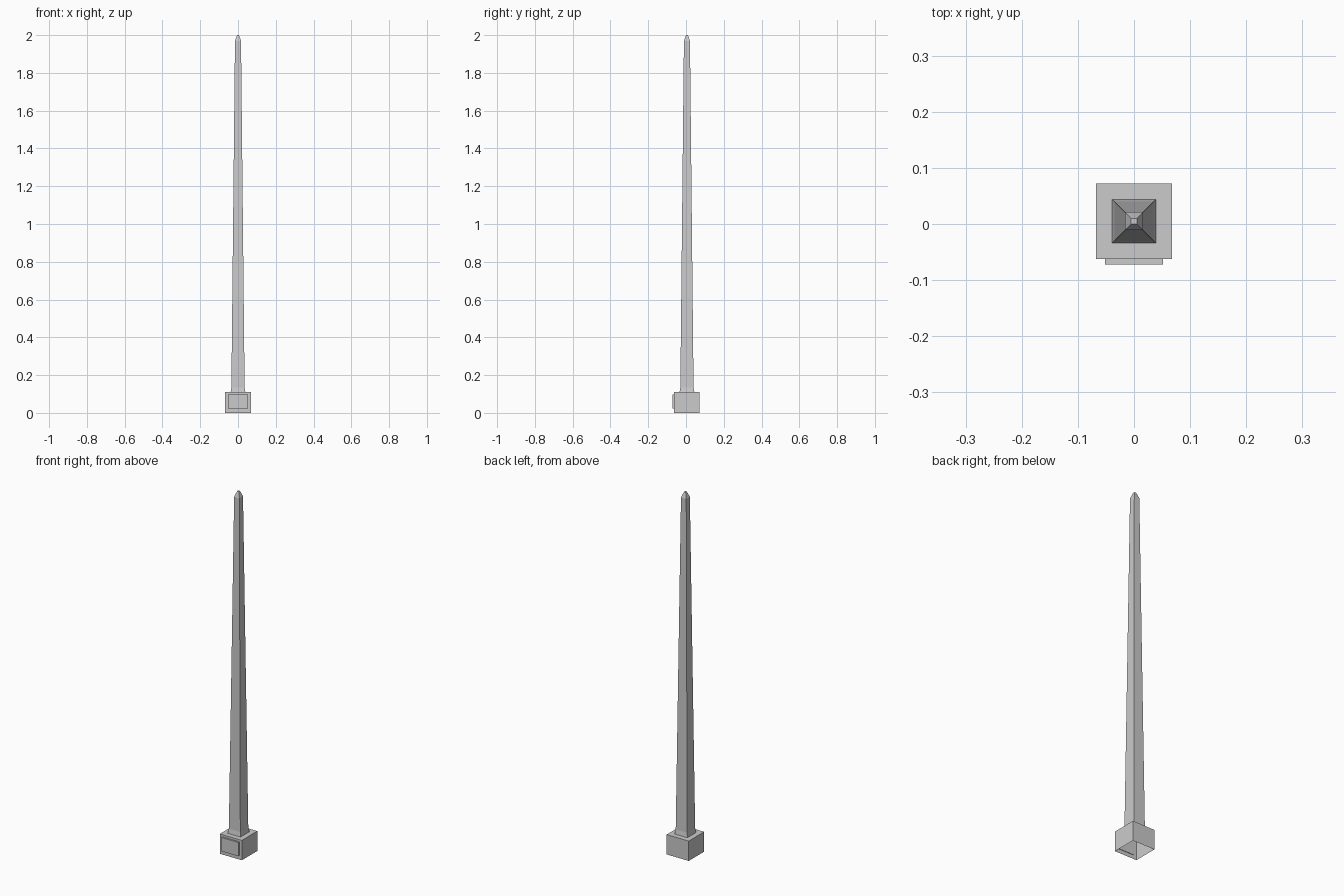
import bpy, bmesh

if "Cube" in bpy.data.objects:
    bpy.data.objects.remove(bpy.data.objects["Cube"])

CY = 0.005  # the column sits slightly back because the plaque projects forward


def square_stack(name, rings, cap_bottom=False):
    """Loft square rings given as (half width, z), closed on top."""
    bm = bmesh.new()
    loops = [[bm.verts.new((sx * h, CY + sy * h, z))
              for sx, sy in ((-1, -1), (1, -1), (1, 1), (-1, 1))]
             for h, z in rings]
    for a, b in zip(loops, loops[1:]):
        for i in range(4):
            j = (i + 1) % 4
            bm.faces.new((a[i], a[j], b[j], b[i]))
    bm.faces.new(loops[-1])
    if cap_bottom:
        bm.faces.new(loops[0][::-1])
    mesh = bpy.data.meshes.new(name)
    bm.to_mesh(mesh)
    bm.free()
    obj = bpy.data.objects.new(name, mesh)
    bpy.context.collection.objects.link(obj)
    return obj


# Plinth, open underneath
square_stack("plinth", [(0.0675, 0), (0.0675, 0.11)])

# Tapered shaft with a small foot flare and a blunt pyramid tip
square_stack("shaft", [(0.039, 0.11), (0.035, 0.135), (0.016, 1.97), (0.005, 2.0)])

# Plaque on the front of the plinth
bpy.ops.mesh.primitive_cube_add(size=1, location=(0, -0.066, 0.06))
plaque = bpy.context.object
plaque.name = "plaque"
plaque.scale = (0.104, 0.012, 0.076)
